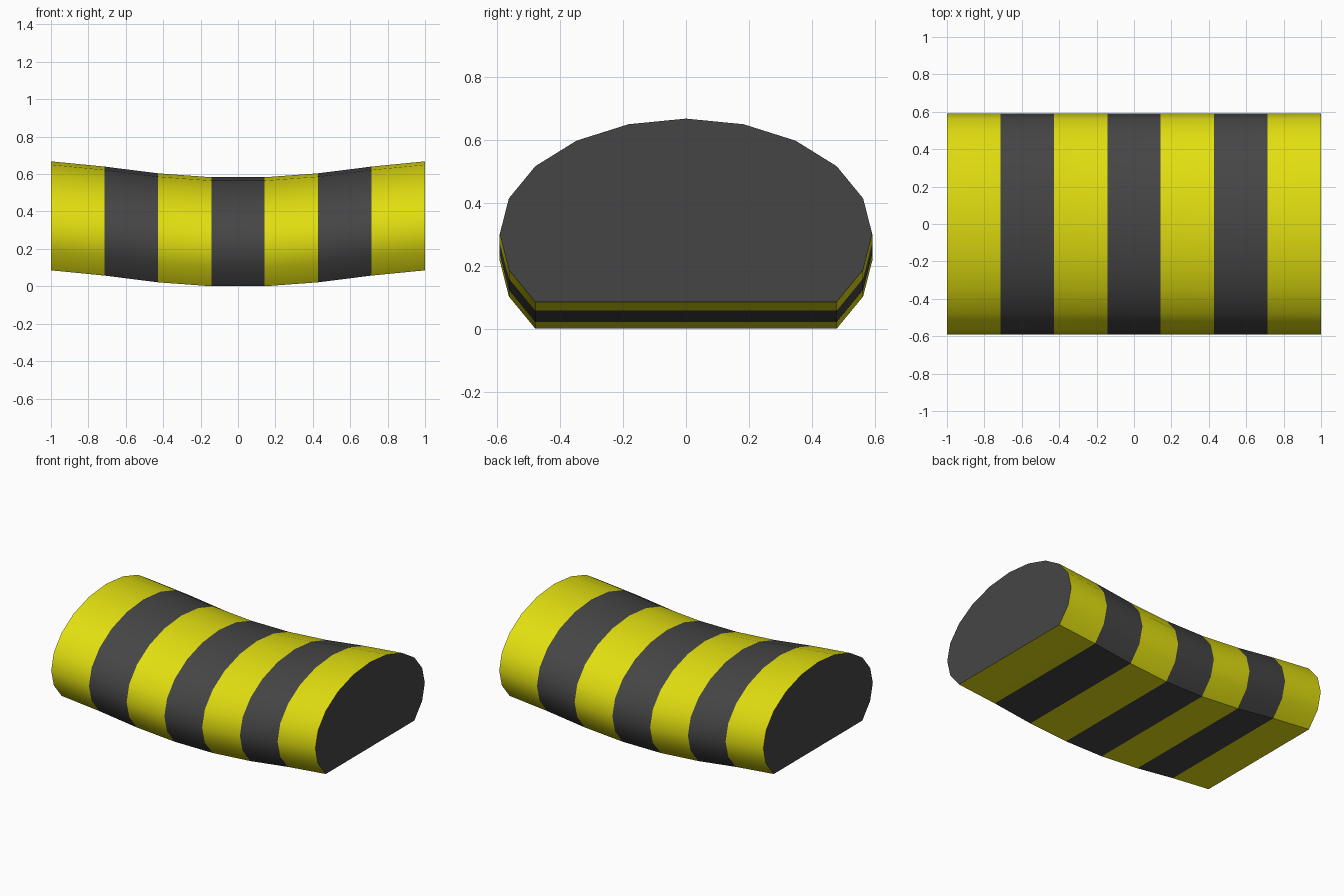
import bpy, bmesh
from math import sin, cos, radians

if "Cube" in bpy.data.objects:
    bpy.data.objects.remove(bpy.data.objects["Cube"])

RX, RZ, LIFT = 0.592, 0.367, 0.216
# stripe boundaries along x and how far each is lifted by the bend
XS = [-1, -0.714, -0.429, -0.143, 0.143, 0.429, 0.714, 1]
ZS = [0.085, 0.057, 0.021, 0, 0, 0.021, 0.057, 0.085]


def material(name, color):
    m = bpy.data.materials.new(name)
    m.diffuse_color = (*color, 1)
    m.use_nodes = True
    m.node_tree.nodes["Principled BSDF"].inputs["Base Color"].default_value = m.diffuse_color
    return m


# cross-section: 20-sided ellipse with its lower part cut flat
section = [(RX * sin(radians(a)), LIFT + RZ * cos(radians(a)))
           for a in range(-126, 127, 18)]

bm = bmesh.new()
rings = [[bm.verts.new((x, y, max(0, z + dz) if abs(z) < 0.01 else z + dz))
          for y, z in section] for x, dz in zip(XS, ZS)]

# alternating stripes
n = len(section)
for i, (a, b) in enumerate(zip(rings, rings[1:])):
    for j in range(n):
        k = (j + 1) % n
        bm.faces.new((a[j], a[k], b[k], b[j])).material_index = i % 2

# dark end caps
for ring in (rings[0], rings[-1]):
    bm.faces.new(ring).material_index = 1
bmesh.ops.recalc_face_normals(bm, faces=bm.faces)

mesh = bpy.data.meshes.new("striped_body")
bm.to_mesh(mesh)
bm.free()
mesh.materials.append(material("yellow", (0.75, 0.73, 0.005)))
mesh.materials.append(material("dark_grey", (0.06, 0.06, 0.06)))
body = bpy.data.objects.new("striped_body", mesh)
bpy.context.collection.objects.link(body)

# smooth round side, crisp bottom and end edges
bpy.context.view_layer.objects.active = body
body.select_set(True)
bpy.ops.object.shade_smooth_by_angle(angle=radians(30))
